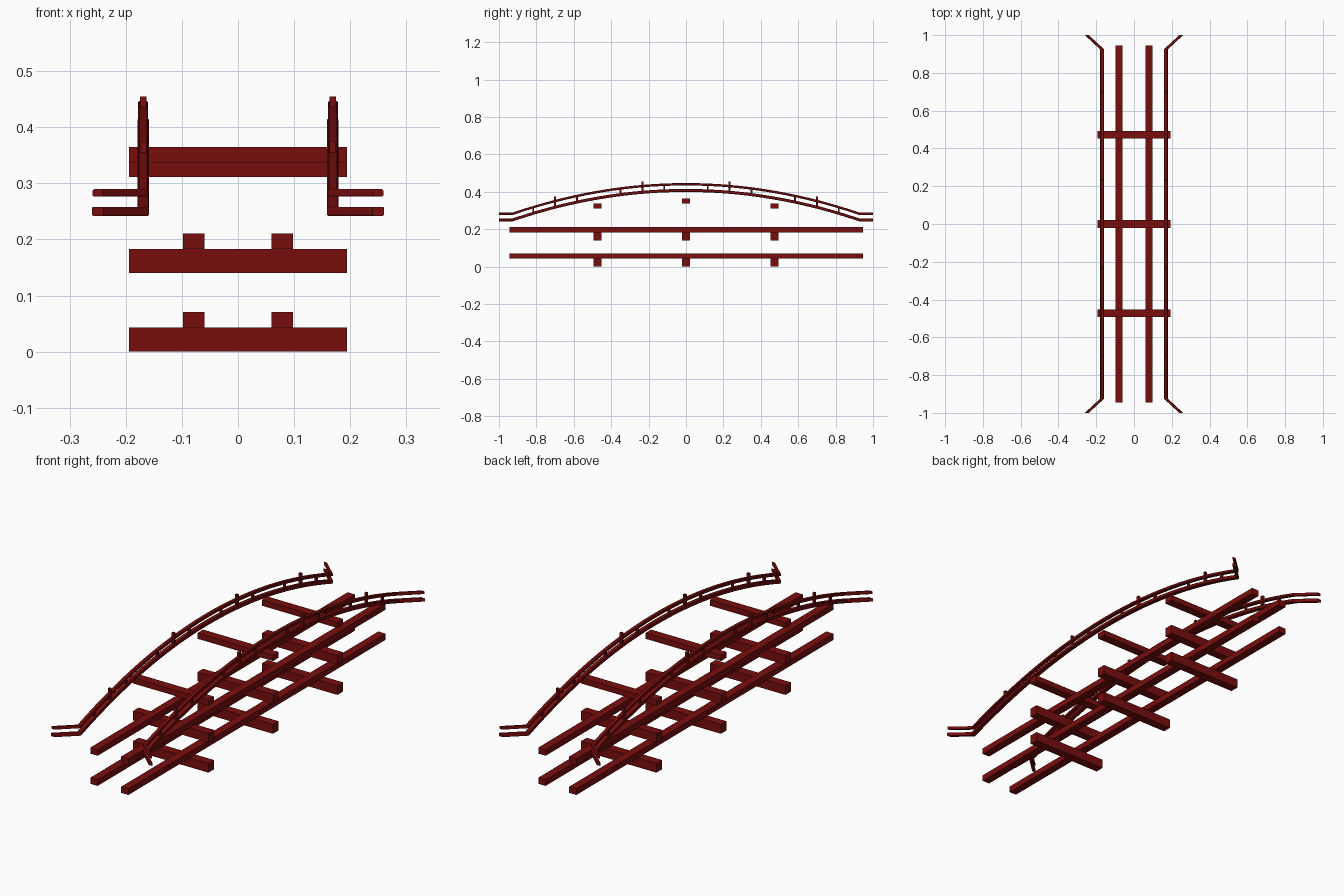
import bpy
import bmesh

cube = bpy.data.objects.get("Cube")
if cube:
    bpy.data.objects.remove(cube, do_unlink=True)

# Single painted timber colour
red = bpy.data.materials.new("dark_red_paint")
red.use_nodes = True
color = (0.19, 0.004, 0.004, 1)
red.diffuse_color = color
red.node_tree.nodes["Principled BSDF"].inputs["Base Color"].default_value = color


def finish(name, bm):
    bmesh.ops.recalc_face_normals(bm, faces=bm.faces)
    mesh = bpy.data.meshes.new(name)
    bm.to_mesh(mesh)
    bm.free()
    mesh.materials.append(red)
    obj = bpy.data.objects.new(name, mesh)
    bpy.context.collection.objects.link(obj)
    return obj


def box(name, x, y, z_low, z_high, width, length):
    bm = bmesh.new()
    bmesh.ops.create_cube(bm, size=1)
    bmesh.ops.scale(bm, vec=(width, length, z_high - z_low), verts=bm.verts)
    bmesh.ops.translate(bm, vec=(x, y, (z_low + z_high) / 2), verts=bm.verts)
    return finish(name, bm)


ARC_END = 0.925
RISE = 0.157
RAIL_X = 0.169


def arch(y, base):
    return base + RISE * (1 - (y / ARC_END) ** 2)


def rail(name, side, base, width, height):
    """Sweep a chamfered section along the arch and its flared ends."""
    steps = 28
    ys = [ARC_END * (2 * i / steps - 1) for i in range(steps + 1)]
    path = [(RAIL_X, y, arch(y, base)) for y in ys]
    path = [(0.25, -1, base)] + path + [(0.25, 1, base)]
    w, h, c = width / 2, height / 2, 0.002
    quarter = [(w, h - c), (w - c, h)]
    section = quarter + [(-a, b) for a, b in reversed(quarter)]
    section += [(-a, -b) for a, b in section]
    bm = bmesh.new()
    rings = [[bm.verts.new((side * x + a, y, z + b)) for a, b in section]
             for x, y, z in path]
    n = len(section)
    for r, s in zip(rings, rings[1:]):
        for i in range(n):
            j = (i + 1) % n
            bm.faces.new((r[i], r[j], s[j], s[i]))
    bm.faces.new(rings[0])
    bm.faces.new(rings[-1])
    return finish(name, bm)


# Two tiers of crossbeams carrying long stringers
CROSS_Y = (-0.473, 0, 0.473)
for tier, z in (("lower", 0), ("upper", 0.14)):
    for y in CROSS_Y:
        box(f"{tier}_crossbeam", 0, y, z, z + 0.043, 0.388, 0.041)
    for x in (-0.079, 0.079):
        box(f"{tier}_stringer", x, 0, z + 0.043, z + 0.071, 0.038, 1.89)

# Deck crossbeams, the middle one raised
for y in CROSS_Y:
    z = 0.338 if y == 0 else 0.311
    box("deck_crossbeam", 0, y, z, z + 0.027, 0.388, 0.041)

# Arched handrails with posts
for label, side in (("left", 1), ("right", -1)):
    rail(f"{label}_lower_rail", side, 0.25, 0.021, 0.016)
    rail(f"{label}_upper_rail", side, 0.283, 0.018, 0.013)
    for y in (-0.7, -0.233, 0.233, 0.7):
        box(f"{label}_tall_post", side * RAIL_X, y,
            arch(y, 0.245), arch(y, 0.308), 0.012, 0.011)
        for offset in (-0.117, 0.117):
            p = y + offset
            box(f"{label}_short_post", side * RAIL_X, p,
                arch(p, 0.25), arch(p, 0.283), 0.01, 0.01)
